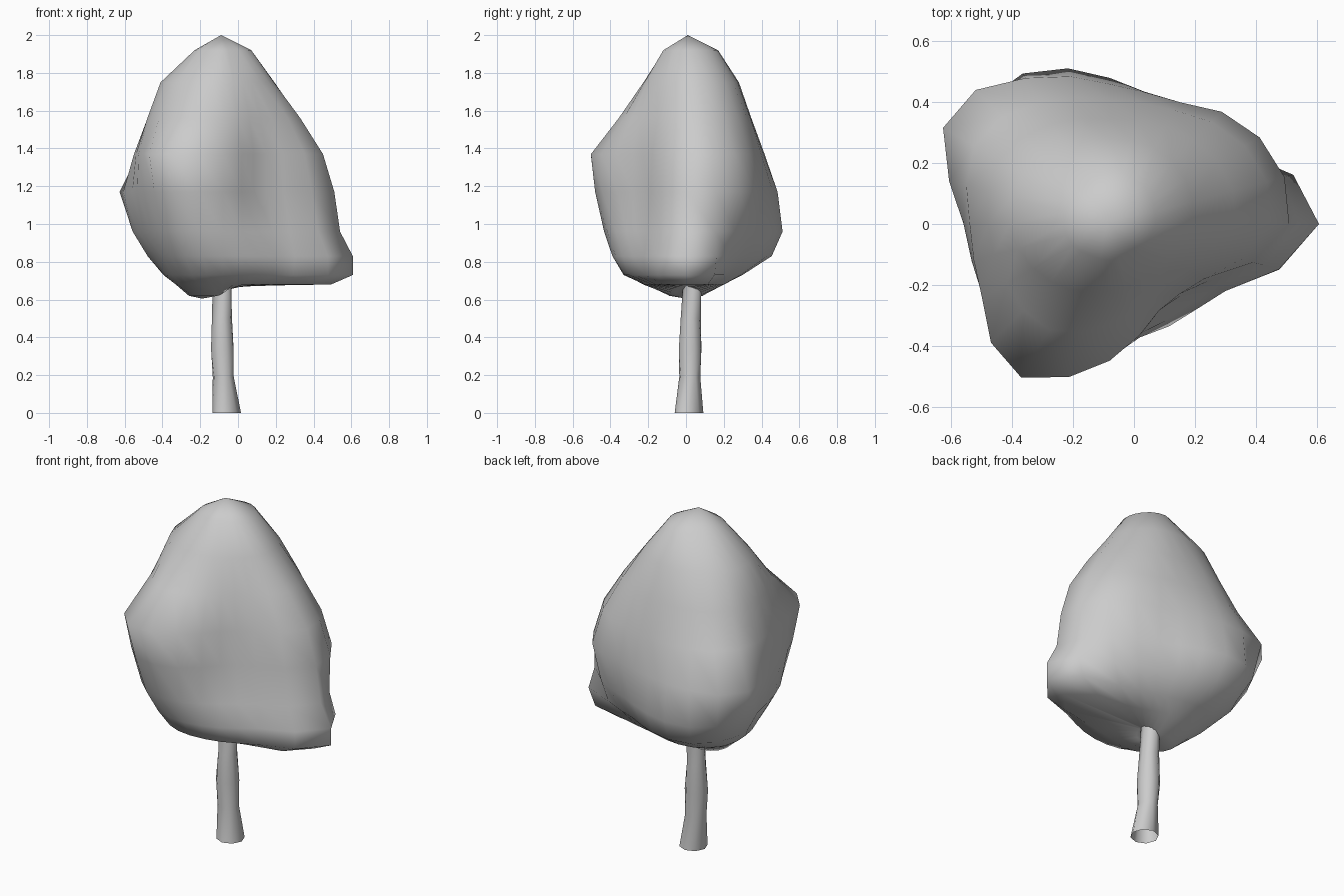
import bpy, bmesh, math

if "Cube" in bpy.data.objects:
    bpy.data.objects.remove(bpy.data.objects["Cube"])


def loft(name, rings, top=None, bottom=None):
    """Skin a stack of rings (top to bottom), with optional pole points."""
    bm = bmesh.new()
    rows = [[bm.verts.new(p) for p in ring] for ring in rings]
    n = len(rows[0])
    for a, b in zip(rows, rows[1:]):
        for i in range(n):
            j = (i + 1) % n
            bm.faces.new((a[i], b[i], b[j], a[j]))
    for pole, row in ((top, rows[0]), (bottom, rows[-1])):
        if pole:
            v = bm.verts.new(pole)
            for i in range(n):
                bm.faces.new((v, row[i], row[(i + 1) % n]))
    bmesh.ops.recalc_face_normals(bm, faces=bm.faces)
    for f in bm.faces:
        f.smooth = True
    mesh = bpy.data.meshes.new(name)
    bm.to_mesh(mesh)
    bm.free()
    obj = bpy.data.objects.new(name, mesh)
    bpy.context.collection.objects.link(obj)
    return obj


def refine(r):
    """Double the radii around a closed ring with a smooth midpoint."""
    out, n = [], len(r)
    for i in range(n):
        a, b, c, d = (r[(i + k) % n] for k in (-1, 0, 1, 2))
        out += [b, (9 * (b + c) - a - d) / 16]
    return out


# Lobed canopy: height, then radius every 30 degrees around the trunk axis
CX = -0.08
sections = [
    (1.92, .15, .16, .17, .17, .15, .15, .15, .14, .12, .12, .11, .13),
    (1.75, .27, .29, .29, .28, .30, .33, .33, .29, .25, .22, .21, .23),
    (1.56, .41, .41, .37, .345, .38, .42, .40, .39, .40, .33, .28, .30),
    (1.37, .53, .51, .43, .41, .46, .51, .46, .48, .56, .45, .33, .36),
    (1.17, .59, .56, .46, .46, .55, .60, .48, .48, .53, .45, .36, .38),
    (0.96, .62, .52, .44, .48, .57, .54, .45, .44, .47, .42, .38, .41),
    (0.83, .68, .48, .39, .43, .50, .46, .37, .37, .40, .39, .39, .44),
    (0.73, .68, .40, .29, .29, .33, .34, .31, .31, .33, .33, .35, .43),
    (0.68, .57, .26, .20, .20, .22, .25, .25, .25, .25, .22, .22, .32),
    (0.62, .03, .04, .05, .06, .10, .15, .18, .15, .10, .06, .05, .04),
]
# Local lobes and hollows: angle, height, amount, angular and vertical spread
lobes = [
    (142, 1.15, .045, 14, .16),   # back left lobe
    (232, 1.34, .030, 16, .12),   # front left lobe
    (12, 0.78, .035, 11, .09),    # low right lobe
    (40, 1.15, .015, 14, .20),    # back right ridge
    (298, 1.12, -.035, 24, .16),  # hollow in the front
]
rings = []
for z, *radii in sections:
    r = refine(radii)
    ring = []
    for i, q in enumerate(r):
        deg = 360 * i / len(r)
        for ang, h, amt, wa, wz in lobes:
            d = (deg - ang + 180) % 360 - 180
            q += amt * math.exp(-(d / wa) ** 2 - ((z - h) / wz) ** 2)
        t = math.radians(deg)
        # underside rises around the trunk on the right
        lift = 0.04 * max(0, math.cos(t) + 0.3) if z == 0.62 else 0
        ring.append((CX + q * math.cos(t), q * math.sin(t), z + lift))
    rings.append(ring)
loft("canopy", rings, top=(-0.09, 0.01, 2.0), bottom=(-0.19, 0, 0.605))

# Twisted, open-ended trunk: height, centre x, centre y, radius
trunk_path = [
    (0.72, -.085, .035, .048), (0.50, -.085, .025, .054),
    (0.34, -.083, .022, .064), (0.19, -.078, .020, .057),
    (0.00, -.060, .016, .076),
]
rings = []
for k, (z, x, y, r) in enumerate(trunk_path):
    angles = [math.tau * i / 8 - k * 0.6 for i in range(8)]
    rings.append([(x + r * math.cos(a), y + r * math.sin(a), z) for a in angles])
loft("trunk", rings)
